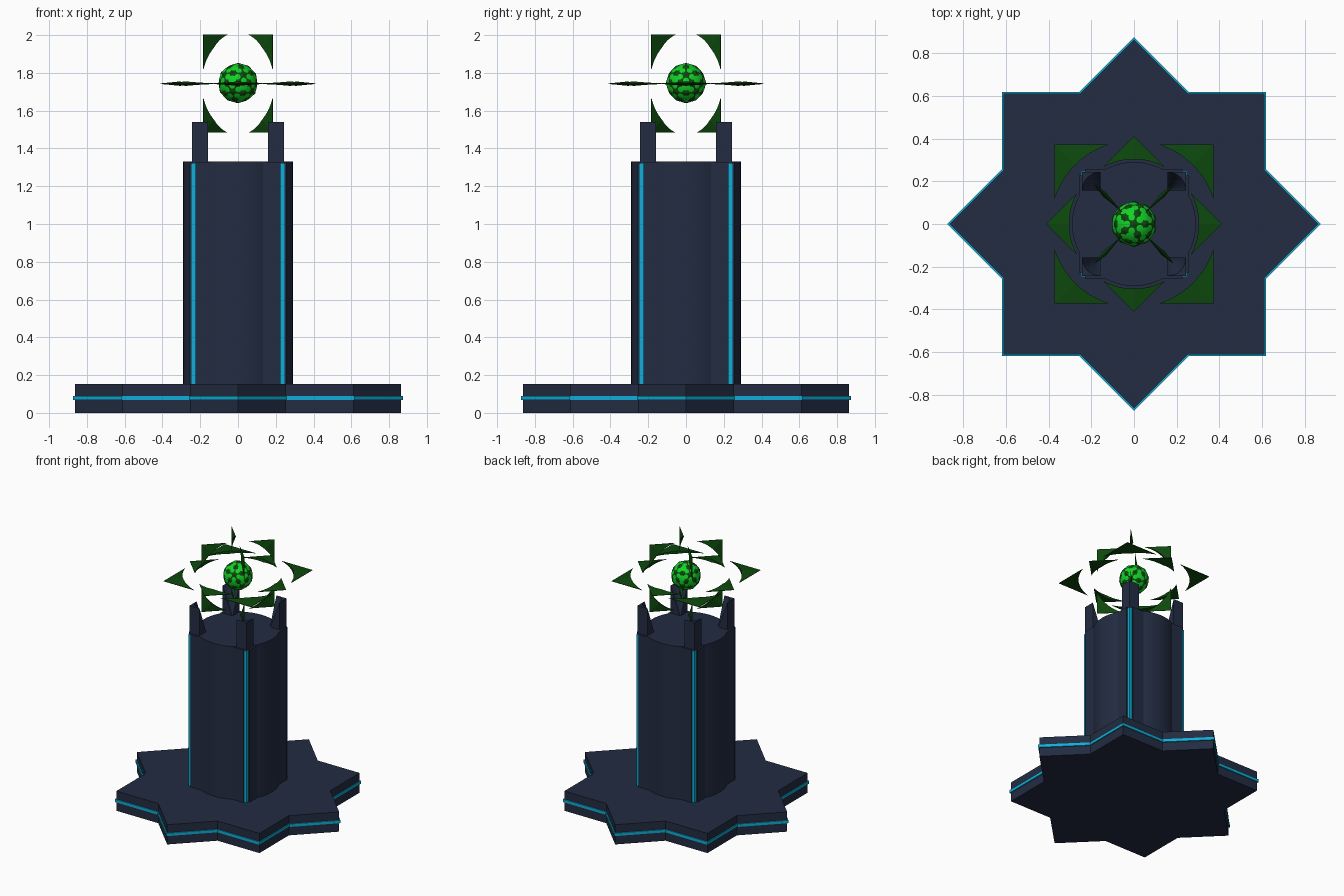
import bpy, bmesh, math
from mathutils import Matrix

if "Cube" in bpy.data.objects:
    bpy.data.objects.remove(bpy.data.objects["Cube"])


def material(name, rgb):
    m = bpy.data.materials.new(name)
    m.diffuse_color = (*rgb, 1)
    m.use_nodes = True
    m.node_tree.nodes["Principled BSDF"].inputs["Base Color"].default_value = m.diffuse_color
    return m


NAVY = material("dark navy stone", (0.016, 0.025, 0.054))
CYAN = material("glowing cyan", (0.005, 0.42, 0.68))
LEAF = material("dark green metal", (0.004, 0.065, 0.004))
GLOW = material("bright green", (0.006, 0.65, 0.02))


def finish(name, bm, mat):
    bmesh.ops.recalc_face_normals(bm, faces=bm.faces[:])
    me = bpy.data.meshes.new(name)
    bm.to_mesh(me)
    bm.free()
    me.materials.append(mat)
    ob = bpy.data.objects.new(name, me)
    bpy.context.collection.objects.link(ob)
    return ob


def prism(name, pts, z0, z1, mat):
    bm = bmesh.new()
    f = bm.faces.new([bm.verts.new((x, y, z0)) for x, y in pts])
    new = bmesh.ops.extrude_face_region(bm, geom=[f])["geom"]
    bmesh.ops.translate(bm, vec=(0, 0, z1 - z0),
                        verts=[v for v in new if isinstance(v, bmesh.types.BMVert)])
    return finish(name, bm, mat)


def rect(a, b):
    return [(-a, -b), (a, -b), (a, b), (-a, b)]


def star(r):
    # eight-pointed star made of two crossed squares
    inner = r * math.cos(math.pi / 4) / math.cos(math.pi / 8)
    return [((inner if i % 2 else r) * math.cos(i * math.pi / 8),
             (inner if i % 2 else r) * math.sin(i * math.pi / 8)) for i in range(16)]


# star base with a glowing band
prism("base", star(0.863), 0, 0.152, NAVY)
prism("base_band", star(0.874), 0.068, 0.09, CYAN)

# column: round core, crossed panels, glowing strips in the corner notches
R = 0.29
core = prism("column_core", [(R * math.cos(i * math.pi / 24), R * math.sin(i * math.pi / 24))
                             for i in range(48)], 0.15, 1.33, NAVY)
bpy.context.view_layer.objects.active = core
core.select_set(True)
bpy.ops.object.shade_smooth_by_angle()
prism("column_panel_a", rect(0.226, 0.258), 0.15, 1.328, NAVY)
prism("column_panel_b", rect(0.258, 0.226), 0.15, 1.328, NAVY)
prism("corner_strips", rect(0.248, 0.248), 0.15, 1.32, CYAN)


# corner prongs: square foot, hollowed on the inside up to an arc at the top
def prong(name, turn):
    a, b, z0, z1 = 0.158, 0.243, 1.315, 1.54
    bm = bmesh.new()
    lo = [bm.verts.new((x, y, z0)) for x, y in ((a, a), (b, a), (b, b), (a, b))]
    n = 8
    arc = []
    for i in range(n + 1):
        t = i / n * math.pi / 2
        arc.append(bm.verts.new((a + (b - a) * math.cos(t), a + (b - a) * math.sin(t), z1)))
    top = bm.verts.new((b, b, z1))
    bm.faces.new(lo)
    bm.faces.new((lo[1], lo[2], top, arc[0]))
    bm.faces.new((lo[2], lo[3], arc[-1], top))
    bm.faces.new((lo[0], lo[1], arc[0]))
    bm.faces.new((lo[3], lo[0], arc[-1]))
    for p, q in zip(arc, arc[1:]):
        bm.faces.new((lo[0], p, q))
        bm.faces.new((top, p, q))
    bm.transform(Matrix.Rotation(turn, 4, 'Z'))
    finish(name, bm, NAVY)


for k in range(4):
    prong(f"prong_{k + 1}", k * math.pi / 2)

CZ = 1.743


# square blade frames: only the corners left outside a round hole, thin at the rim
def blade_frame(name, h, mat4):
    r = h * 1.045
    a0 = math.acos(h / r)
    n = 16
    bm = bmesh.new()
    for k in range(4):
        rot = Matrix.Rotation(k * math.pi / 2, 4, 'Z')
        rows = []
        for s in (1, -1):
            row = []
            for i in range(n + 1):
                t = a0 + (math.pi / 2 - 2 * a0) * i / n
                u, v = r * math.cos(t), r * math.sin(t)
                w = 0.0015 + 0.04 * (1 - max(u, v) / h)
                row.append(bm.verts.new(rot @ Matrix.Translation((u, v, s * w)).translation))
            tip = bm.verts.new(rot @ Matrix.Translation((h, h, s * 0.0015)).translation)
            for p, q in zip(row, row[1:]):
                bm.faces.new((tip, p, q))
            rows.append(row + [tip])
        up, dn = rows
        for i in range(n + 2):
            j = (i + 1) % (n + 2)
            bm.faces.new((up[i], up[j], dn[j], dn[i]))
    bm.transform(Matrix.Translation((0, 0, CZ)) @ mat4)
    finish(name, bm, LEAF)


def turn_z(deg):
    return Matrix.Rotation(math.radians(deg), 4, 'Z')


UPRIGHT = Matrix.Rotation(math.pi / 2, 4, 'X')
blade_frame("flat_blades_square", 0.373, turn_z(0))
blade_frame("flat_blades_diamond", 0.29, turn_z(45))
blade_frame("upright_blades_a", 0.259, turn_z(45) @ UPRIGHT)
blade_frame("upright_blades_b", 0.259, turn_z(-45) @ UPRIGHT)


# orb: bright sphere with a faceted dark shell poking through
def ball(name, r, sub, mat):
    bm = bmesh.new()
    bmesh.ops.create_icosphere(bm, subdivisions=sub, radius=r)
    bm.transform(Matrix.Translation((0, 0, CZ + 0.003)))
    return finish(name, bm, mat)


orb = ball("orb", 0.1025, 4, GLOW)
for p in orb.data.polygons:
    p.use_smooth = True
ball("orb_shell", 0.107, 2, LEAF)
